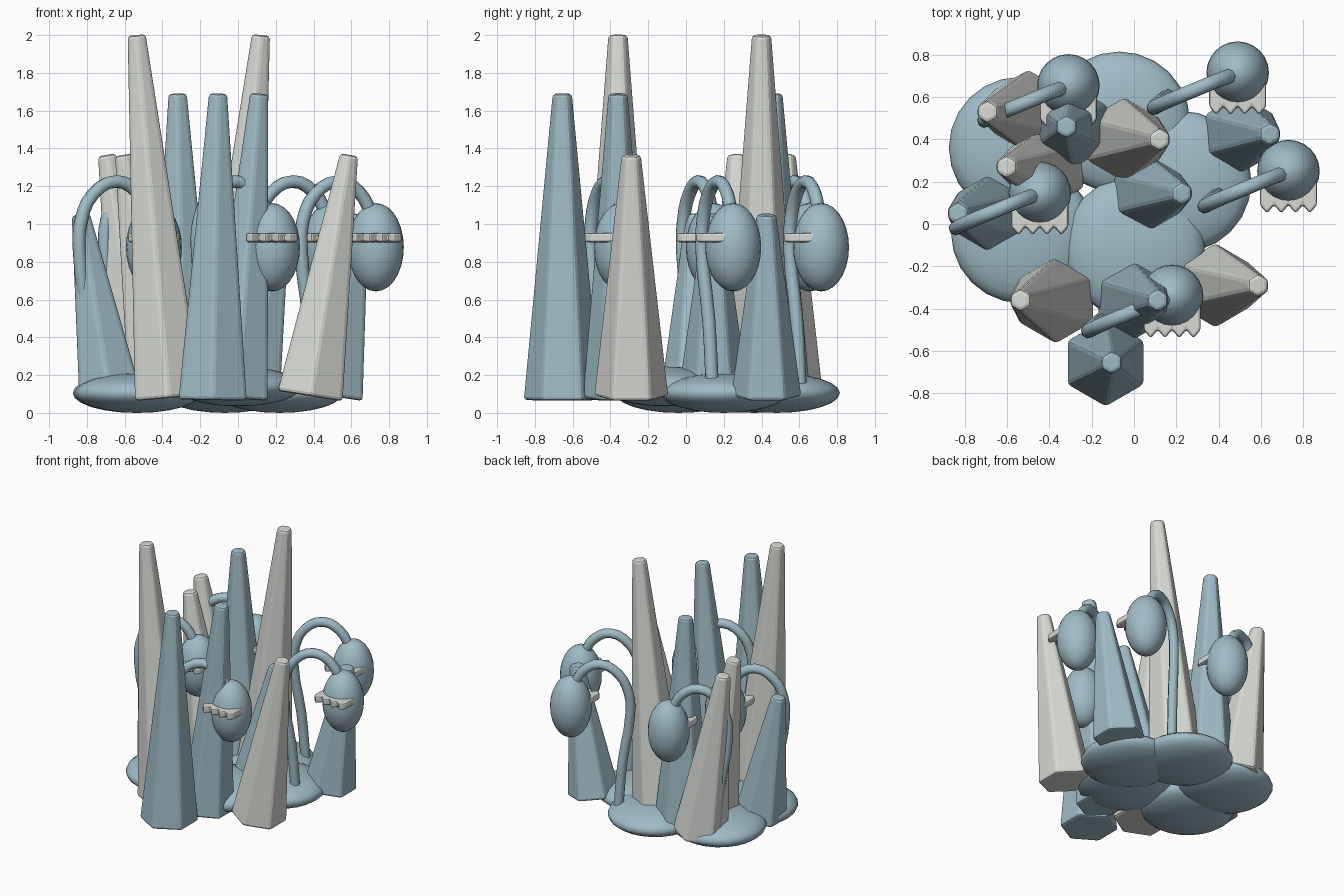
import bpy, bmesh, math
from mathutils import Vector, Matrix

if "Cube" in bpy.data.objects:
    bpy.data.objects.remove(bpy.data.objects["Cube"], do_unlink=True)


def make_material(name, rgb):
    mat = bpy.data.materials.new(name)
    mat.use_nodes = True
    colour = (*rgb, 1.0)
    mat.diffuse_color = colour
    mat.node_tree.nodes["Principled BSDF"].inputs["Base Color"].default_value = colour
    return mat


BLUE = make_material("dusty blue", (0.35, 0.50, 0.565))
WHITE = make_material("bone white", (0.68, 0.70, 0.66))


def make_object(name, bm, mat, smooth=None, bevel=0.0):
    mesh = bpy.data.meshes.new(name)
    bmesh.ops.recalc_face_normals(bm, faces=bm.faces)
    bm.to_mesh(mesh)
    bm.free()
    mesh.materials.append(mat)
    obj = bpy.data.objects.new(name, mesh)
    bpy.context.collection.objects.link(obj)
    if bevel:
        mod = obj.modifiers.new("soft edges", "BEVEL")
        mod.width = bevel
        mod.segments = 2
        mod.limit_method = "ANGLE"
    if smooth:
        bpy.ops.object.select_all(action="DESELECT")
        obj.select_set(True)
        bpy.context.view_layer.objects.active = obj
        bpy.ops.object.shade_smooth_by_angle(angle=math.radians(smooth))
    return obj


def ellipsoid(name, centre, radii, segments, rings):
    bm = bmesh.new()
    bmesh.ops.create_uvsphere(bm, u_segments=segments, v_segments=rings, radius=1)
    bmesh.ops.transform(bm, verts=bm.verts,
                        matrix=Matrix.Translation(centre) @ Matrix.Diagonal((*radii, 1)))
    return make_object(name, bm, BLUE, smooth=60)


# Leaning six-sided spikes: base x, tip x, y, tip height, base radius
def spike(name, base_x, tip_x, y, height, radius, mat):
    lean = math.atan2(tip_x - base_x, height)
    base = Vector((base_x, y, 0.065 + 0.16 * abs(math.sin(lean))))
    tip = Vector((tip_x, y, height))
    length = (tip - base).length
    bm = bmesh.new()
    bmesh.ops.create_cone(bm, cap_ends=True, segments=6, radius1=radius,
                          radius2=0.055, depth=length)
    turn = Matrix.Rotation(lean, 4, "Y")
    bmesh.ops.transform(bm, verts=bm.verts,
                        matrix=Matrix.Translation((base + tip) / 2) @ turn)
    make_object(name, bm, mat, bevel=0.018)


white_spikes = [
    (-0.49, -0.70, 0.53, 1.365, 0.20), (-0.40, -0.61, 0.27, 1.365, 0.20),
    (-0.06, 0.125, 0.40, 2.0, 0.205), (-0.365, -0.54, -0.36, 2.0, 0.205),
    (0.375, 0.595, -0.29, 1.365, 0.20),
]
blue_spikes = [
    (-0.67, -0.84, 0.05, 1.05, 0.19), (-0.29, -0.32, 0.46, 1.69, 0.205),
    (0.05, 0.235, 0.145, 1.05, 0.19), (0.49, 0.65, 0.425, 1.05, 0.19),
    (-0.01, 0.115, -0.36, 1.69, 0.19), (-0.135, -0.105, -0.655, 1.69, 0.208),
]
for i, s in enumerate(white_spikes):
    spike(f"white_spike_{i + 1}", *s, WHITE)
for i, s in enumerate(blue_spikes):
    spike(f"blue_spike_{i + 1}", *s, BLUE)

# Flattened mounds underneath
mounds = [(-0.07, 0.48, 0.105), (-0.54, 0.36, 0.105), (-0.53, -0.04, 0.105),
          (0.22, 0.2, 0.105), (0.0, -0.11, 0.14)]
for i, centre in enumerate(mounds):
    ellipsoid(f"mound_{i + 1}", centre, (0.335, 0.335, 0.105), 24, 12)


# Curved stem, as a tube along a path relative to the head
STEM_PATH = [(-0.33, -0.11, 0.12), (-0.355, -0.13, 0.5), (-0.395, -0.165, 0.86),
             (-0.385, -0.16, 1.02), (-0.32, -0.13, 1.16), (-0.20, -0.08, 1.225),
             (-0.09, -0.035, 1.17), (-0.02, -0.01, 1.05)]


def stem(name, x, y):
    curve = bpy.data.curves.new(name, "CURVE")
    curve.dimensions = "3D"
    curve.bevel_depth = 0.035
    curve.bevel_resolution = 2
    curve.resolution_u = 3
    curve.use_fill_caps = True
    spline = curve.splines.new("BEZIER")
    spline.bezier_points.add(len(STEM_PATH) - 1)
    for point, (px, py, pz) in zip(spline.bezier_points, STEM_PATH):
        point.co = (x + px, y + py, pz)
        point.handle_left_type = point.handle_right_type = "AUTO"
    curve.materials.append(BLUE)
    obj = bpy.data.objects.new(name, curve)
    bpy.context.collection.objects.link(obj)


# Zigzag row of teeth on the front of a head
def teeth(name, x, y):
    half, count = 0.135, 4
    outline = [(half, -0.03), (-half, -0.03)]
    step = 2 * half / count
    for i in range(count):
        left = -half + i * step
        outline += [(left, -0.16), (left + step / 2, -0.20)]
    outline.append((half, -0.16))
    bm = bmesh.new()
    face = bm.faces.new([bm.verts.new((x + a, y + b, 0.903)) for a, b in outline])
    top = bmesh.ops.extrude_face_region(bm, geom=[face])["geom"]
    bmesh.ops.translate(bm, vec=(0, 0, 0.05),
                        verts=[v for v in top if isinstance(v, bmesh.types.BMVert)])
    make_object(name, bm, WHITE, bevel=0.012)


# Drooping heads with their stems and teeth
heads = [(0.49, 0.715), (0.73, 0.25), (-0.31, 0.655), (-0.445, 0.147), (0.18, -0.34)]
for i, (x, y) in enumerate(heads):
    ellipsoid(f"head_{i + 1}", (x, y, 0.877), (0.148, 0.148, 0.234), 24, 14)
    stem(f"stem_{i + 1}", x, y)
    teeth(f"teeth_{i + 1}", x, y)
